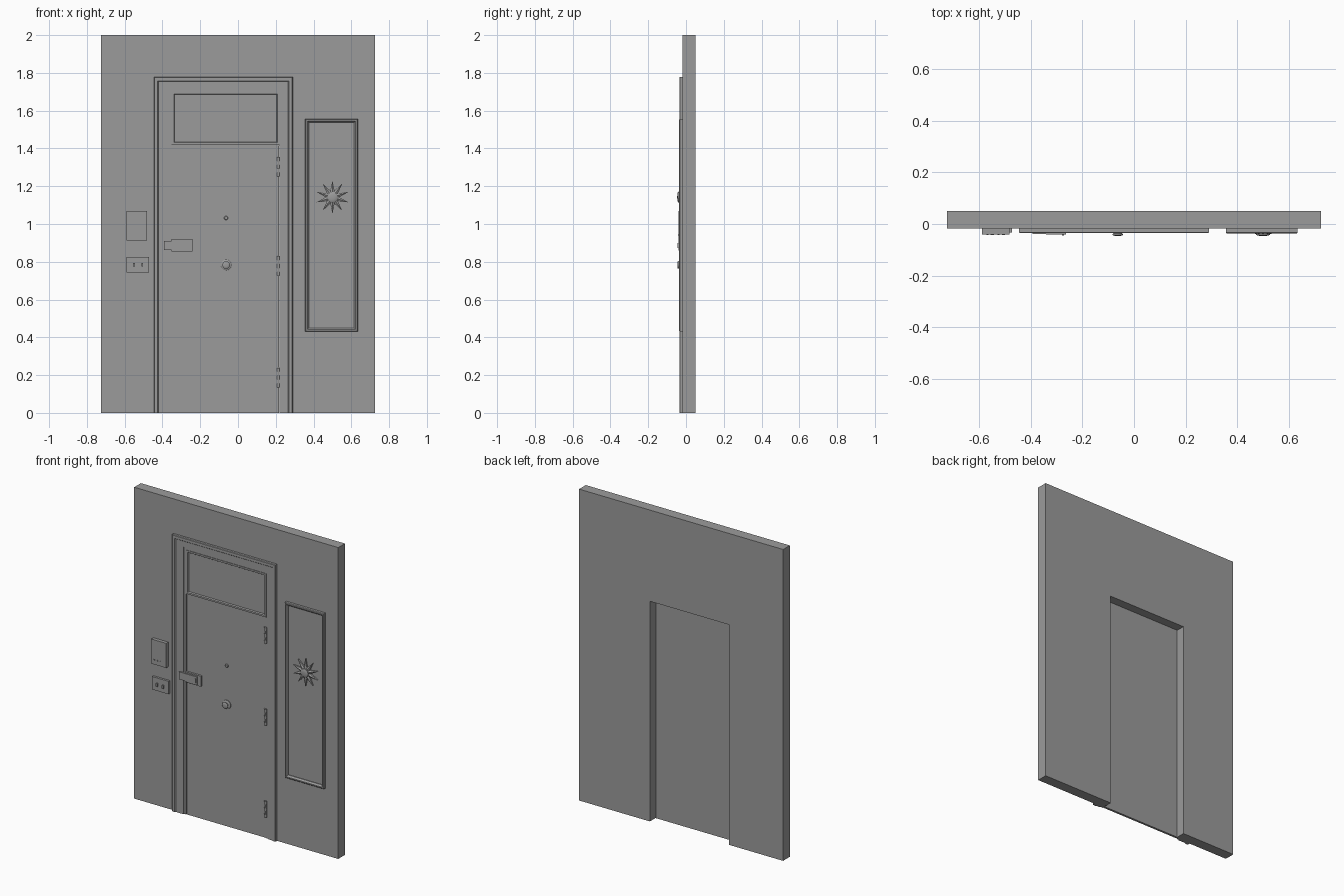
import bpy, bmesh, math

if "Cube" in bpy.data.objects:
    bpy.data.objects.remove(bpy.data.objects["Cube"])

WALL = -0.018   # front plane of the wall
BACK = -0.016   # how far applied parts sink into the wall

grey = bpy.data.materials.new("dark_grey")
grey.diffuse_color = (0.33, 0.33, 0.33, 1)
grey.use_nodes = True
grey.node_tree.nodes["Principled BSDF"].inputs["Base Color"].default_value = grey.diffuse_color


def finish(name, bm, smooth=False):
    bmesh.ops.recalc_face_normals(bm, faces=bm.faces)
    me = bpy.data.meshes.new(name)
    bm.to_mesh(me)
    bm.free()
    me.materials.append(grey)
    ob = bpy.data.objects.new(name, me)
    bpy.context.collection.objects.link(ob)
    if smooth:
        bpy.ops.object.select_all(action='DESELECT')
        bpy.context.view_layer.objects.active = ob
        ob.select_set(True)
        bpy.ops.object.shade_smooth_by_angle(angle=math.radians(35))
    return ob


def prism(name, pts, y0, y1):
    """Extrude an x-z outline along y."""
    bm = bmesh.new()
    a = [bm.verts.new((x, y0, z)) for x, z in pts]
    b = [bm.verts.new((x, y1, z)) for x, z in pts]
    bm.faces.new(a)
    bm.faces.new(b)
    for i in range(len(pts)):
        j = (i + 1) % len(pts)
        bm.faces.new((a[i], a[j], b[j], b[i]))
    return finish(name, bm)


def box(name, x0, x1, z0, z1, y0, y1):
    return prism(name, [(x0, z0), (x1, z0), (x1, z1), (x0, z1)], y0, y1)


def frame(name, x0, x1, z0, z1, profile, closed=True):
    """Mitred frame: profile is a loop of (inset, y); open frames stand on z0."""
    bm = bmesh.new()
    rings = []
    for i, y in profile:
        zb = z0 + i if closed else z0
        rings.append([bm.verts.new(p) for p in (
            (x0 + i, y, zb), (x0 + i, y, z1 - i), (x1 - i, y, z1 - i), (x1 - i, y, zb))])
    for k in range(len(rings)):
        a, b = rings[k], rings[(k + 1) % len(rings)]
        for i in range(4 if closed else 3):
            j = (i + 1) % 4
            bm.faces.new((a[i], a[j], b[j], b[i]))
    if not closed:
        bm.faces.new([r[0] for r in rings])
        bm.faces.new([r[3] for r in rings])
    return finish(name, bm)


def lathe(name, cx, cz, profile, seg=24):
    """Turn a (radius, y) profile about the y axis."""
    bm = bmesh.new()
    rings = []
    for r, y in profile:
        rings.append([bm.verts.new((cx + r * math.cos(t), y, cz + r * math.sin(t)))
                      for t in (2 * math.pi * i / seg for i in range(seg))])
    for a, b in zip(rings, rings[1:]):
        for i in range(seg):
            j = (i + 1) % seg
            bm.faces.new((a[i], a[j], b[j], b[i]))
    bm.faces.new(rings[0])
    bm.faces.new(rings[-1])
    return finish(name, bm, True)


# Wall with the doorway cut through it
prism("wall", [(-0.725, 0), (-0.34, 0), (-0.34, 1.414), (0.222, 1.414), (0.222, 0),
               (0.725, 0), (0.725, 2), (-0.725, 2)], WALL, 0.05)

# Door leaf closing the front of the opening
box("door_leaf", -0.345, 0.218, 0, 1.418, -0.021, -0.007)

# Stepped casing, jamb and inner stop around door and transom
frame("door_casing", -0.445, 0.29, 0, 1.778,
      [(0, BACK), (0, -0.032), (0.003, -0.035), (0.02, -0.035),
       (0.024, -0.03), (0.024, BACK)], closed=False)
prism("jamb", [(-0.422, 0), (-0.422, 1.755), (0.267, 1.755), (0.267, 0), (0.237, 0),
               (0.237, 1.717), (-0.368, 1.717), (-0.368, 0)], -0.03, BACK)
frame("door_stop", -0.368, 0.237, 0, 1.717,
      [(0, BACK), (0, -0.0245), (0.017, -0.0245), (0.017, BACK)], closed=False)

# Transom window above the door
frame("transom_frame", -0.351, 0.22, 1.42, 1.7,
      [(0, BACK), (0, -0.028), (0.011, -0.028), (0.015, -0.0215), (0.015, BACK)])
box("transom_pane", -0.337, 0.207, 1.433, 1.687, -0.0195, BACK)

# Hinges: leaf with alternating knuckles
for h, zc in enumerate((0.187, 0.778, 1.303)):
    box(f"hinge_leaf_{h}", 0.204, 0.222, zc - 0.052, zc + 0.052, -0.0255, -0.02)
    for k in range(5):
        r = 0.005 if k % 2 else 0.0075
        z = zc + (k - 2) * 0.0208
        bm = bmesh.new()
        bmesh.ops.create_cone(bm, cap_ends=True, segments=12, radius1=r, radius2=r, depth=0.0205)
        bmesh.ops.translate(bm, verts=bm.verts, vec=(0.213, -0.027, z))
        finish(f"hinge_knuckle_{h}_{k}", bm, True)

# Door knob and peephole
lathe("door_knob", -0.063, 0.783,
      [(0.028, -0.02), (0.028, -0.026), (0.024, -0.029), (0.014, -0.03), (0.013, -0.034),
       (0.019, -0.037), (0.02, -0.042), (0.016, -0.045), (0.008, -0.046)])
lathe("peephole", -0.063, 1.032,
      [(0.011, -0.02), (0.011, -0.025), (0.008, -0.028), (0.005, -0.028)], 16)

# Surface latch: keeper on the jamb, case on the door, cover and turn piece on top
box("latch_keeper", -0.393, -0.338, 0.863, 0.911, -0.038, -0.02)
box("latch_case", -0.352, -0.24, 0.854, 0.921, -0.034, -0.02)
box("latch_cover", -0.341, -0.264, 0.859, 0.913, -0.041, -0.033)
box("latch_turn", -0.279, -0.271, 0.872, 0.9, -0.044, -0.04)

# Intercom box with a row of buttons
box("intercom_box", -0.589, -0.483, 0.912, 1.07, -0.04, BACK)
for i in range(4):
    x = -0.571 + i * 0.021
    box(f"intercom_button_{i}", x, x + 0.008, 0.938, 0.945, -0.042, -0.039)

# Light switch plate with two toggles
box("switch_plate", -0.589, -0.472, 0.743, 0.826, -0.032, BACK)
for i, x in enumerate((-0.551, -0.507)):
    box(f"switch_toggle_{i}", x - 0.005, x + 0.005, 0.774, 0.794, -0.043, -0.031)

# Sidelight panel with moulded frame
frame("sidelight_frame", 0.356, 0.634, 0.43, 1.557,
      [(0, BACK), (0, -0.033), (0.004, -0.037), (0.011, -0.037),
       (0.019, -0.027), (0.019, BACK)])
box("sidelight_pane", 0.372, 0.618, 0.446, 1.541, -0.022, BACK)

# Faceted sun ornament: ridged rays around a low disc
SX, SZ, RAYS = 0.5, 1.142, 10
bm = bmesh.new()
tip = bm.verts.new((SX, -0.042, SZ))
rim, base = [], []
for i in range(2 * RAYS):
    t = math.pi / 2 + math.pi * i / RAYS
    r = 0.036 if i % 2 else 0.088
    x, z = SX + r * math.cos(t), SZ + r * math.sin(t)
    rim.append(bm.verts.new((x, -0.031, z)))
    base.append(bm.verts.new((x, -0.021, z)))
bm.faces.new(base)
for i in range(2 * RAYS):
    j = (i + 1) % (2 * RAYS)
    bm.faces.new((rim[i], rim[j], tip))
    bm.faces.new((base[i], base[j], rim[j], rim[i]))
finish("sun_rays", bm)
lathe("sun_disc", SX, SZ, [(0.027, -0.03), (0.027, -0.042), (0.022, -0.0445),
                           (0.012, -0.046), (0.005, -0.0465)])
